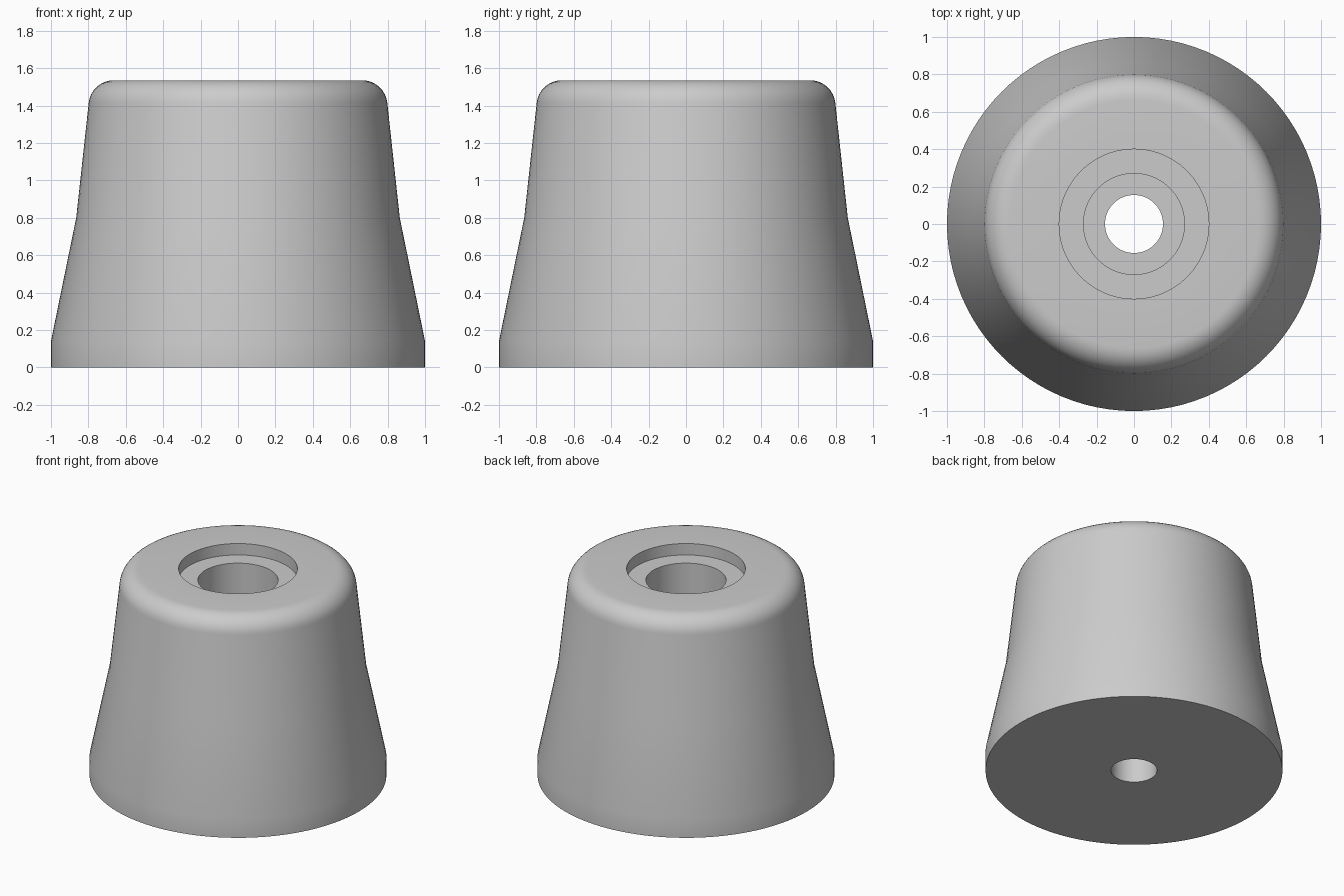
import bpy, bmesh
from math import sin, cos, pi, radians

cube = bpy.data.objects.get("Cube")
if cube:
    bpy.data.objects.remove(cube, do_unlink=True)

SEGMENTS = 96
HEIGHT = 1.535
FILLET = 0.135

# Plain grey material
grey = bpy.data.materials.new("light_grey")
grey.use_nodes = True
colour = (0.6, 0.6, 0.6, 1)
grey.diffuse_color = colour
grey.node_tree.nodes["Principled BSDF"].inputs["Base Color"].default_value = colour

# Outer wall: straight foot, two tapers, then a rounded shoulder
profile = [(0.155, 0), (1, 0), (1, 0.14), (0.865, 0.8)]
for i in range(9):
    a = radians(6) + (pi / 2 - radians(6)) * i / 8
    profile.append((0.664 + FILLET * cos(a), HEIGHT - FILLET + FILLET * sin(a)))

# Shallow washer recess, deep counterbore and narrow through hole
profile += [(0.4, HEIGHT), (0.4, 1.45), (0.27, 1.45), (0.27, 0.4), (0.155, 0.4)]

# Revolve the closed profile around z
bm = bmesh.new()
verts = [bm.verts.new((r, 0, z)) for r, z in profile]
edges = [bm.edges.new((v, verts[i - 1])) for i, v in enumerate(verts)]
bmesh.ops.spin(bm, geom=verts + edges, cent=(0, 0, 0), axis=(0, 0, 1),
               angle=2 * pi, steps=SEGMENTS, use_merge=True)
bmesh.ops.remove_doubles(bm, verts=bm.verts, dist=1e-4)
bmesh.ops.recalc_face_normals(bm, faces=bm.faces)

mesh = bpy.data.meshes.new("bumper_foot")
bm.to_mesh(mesh)
bm.free()
mesh.materials.append(grey)
foot = bpy.data.objects.new("bumper_foot", mesh)
bpy.context.collection.objects.link(foot)

# Smooth round surfaces, crisp rims
bpy.ops.object.select_all(action="DESELECT")
foot.select_set(True)
bpy.context.view_layer.objects.active = foot
bpy.ops.object.shade_smooth_by_angle(angle=radians(30))
